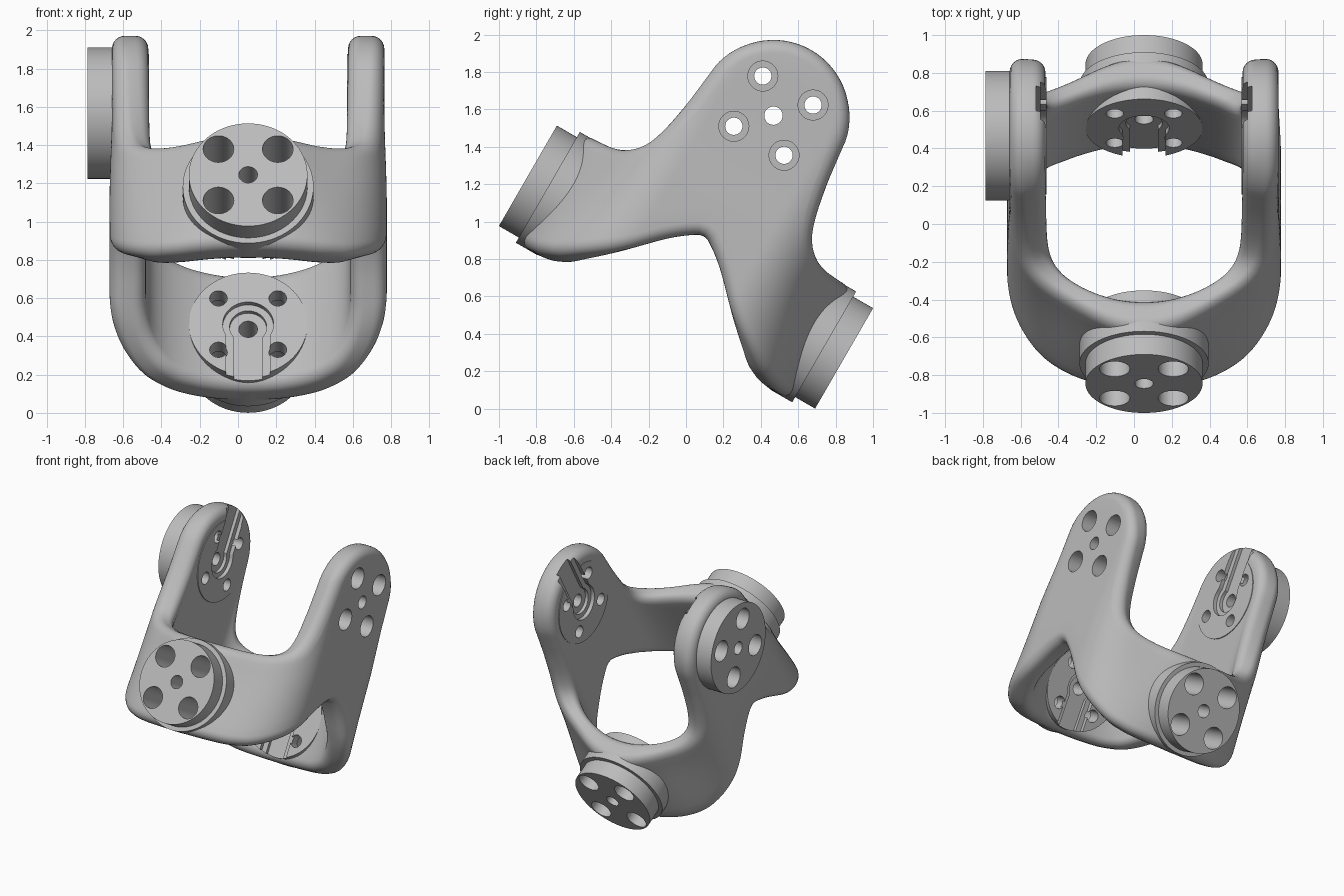
import bpy, bmesh, math
from mathutils import Matrix, Vector

cube = bpy.data.objects.get("Cube")
if cube:
    bpy.data.objects.remove(cube, do_unlink=True)

grey = bpy.data.materials.new("plain_grey")
grey.use_nodes = True
grey.diffuse_color = (0.5, 0.5, 0.5, 1)
grey.node_tree.nodes["Principled BSDF"].inputs["Base Color"].default_value = (0.5, 0.5, 0.5, 1)

# Tilted frame: local x = width, y = along the two arms, z = towards the heads
C, S = math.cos(math.radians(30)), 0.5
TILT = Matrix(((1, 0, 0, 0.053), (0, C, S, 0), (0, -S, C, 0.757), (0, 0, 0, 1)))
parts = []


def add_object(name, bm):
    bmesh.ops.recalc_face_normals(bm, faces=bm.faces)
    mesh = bpy.data.meshes.new(name)
    bm.to_mesh(mesh)
    bm.free()
    mesh.transform(TILT)
    mesh.materials.append(grey)
    ob = bpy.data.objects.new(name, mesh)
    bpy.context.scene.collection.objects.link(ob)
    return ob


def loft(bm, frame, rings):
    # Closed solid through a stack of matching rings
    rows = [[bm.verts.new(frame @ Vector(p)) for p in ring] for ring in rings]
    for a, b in zip(rows, rows[1:]):
        for j in range(len(a)):
            k = (j + 1) % len(a)
            bm.faces.new((a[j], a[k], b[k], b[j]))
    bm.faces.new(rows[0][::-1])
    bm.faces.new(rows[-1])


def turned(bm, frame, profile, at=(0, 0), sides=48):
    angles = [2 * math.pi * i / sides for i in range(sides)]
    loft(bm, frame, [[(at[0] + r * math.cos(a), at[1] + r * math.sin(a), z) for a in angles]
                     for r, z in profile])


def disc(name, frame, radius, start, end):
    bm = bmesh.new()
    turned(bm, frame, [(radius, start), (radius, end)], sides=72)
    parts.append(add_object(name, bm))


# Ring centre line: straight sides with rounded ends, one quarter tabulated by length
WIDE, STRAIGHT, BEND, POWER = 0.63, 0.30, 0.445, 2.25
HALF, FILLET = 0.095, 0.068
quarter = [(0.0, WIDE, 0.0, 1.0, 0.0)]          # length, x, y, normal x, normal y
for i in range(301):
    t = math.pi / 2 * i / 300
    px, py = max(math.cos(t), 0) ** (2 / POWER), math.sin(t) ** (2 / POWER)
    normal = Vector((px ** (POWER - 1) / WIDE, py ** (POWER - 1) / BEND)).normalized()
    x, y = px * WIDE, STRAIGHT + py * BEND
    last = quarter[-1]
    quarter.append((last[0] + math.hypot(x - last[1], y - last[2]), x, y, *normal))
Q = quarter[-1][0]


def ramp(value, low, high):
    t = min(max((value - low) / (high - low), 0), 1)
    return t * t * (3 - 2 * t)


def on_ring(s, n, v):
    s %= 4 * Q
    sx = 1 if s < Q or s > 3 * Q else -1
    sy = 1 if s < 2 * Q else -1
    f = min(s % (2 * Q), 2 * Q - s % (2 * Q))
    i = 1
    while i < len(quarter) - 1 and quarter[i][0] < f:
        i += 1
    a, b = quarter[i - 1], quarter[i]
    k = (f - a[0]) / max(b[0] - a[0], 1e-9)
    x, y, nx, ny = (a[j] + (b[j] - a[j]) * k for j in range(1, 5))
    # Corners grow rounder towards the upper edge, and the heads lean slightly inwards
    corner = math.sin(math.pi * max(f - STRAIGHT, 0) / (Q - STRAIGHT)) ** 2
    upper = ramp(v, -0.4, 0.4)
    n -= corner * (0.01 + upper * (0.045 + 0.03 * n / HALF))
    x -= 0.013 * ramp(v, 0.2, 0.8)
    return Vector((sx * (x + n * nx), sy * (y + n * ny), v))


def smooth_resample(points, count):
    # Smooth curve through the points, spaced evenly by length
    pts = [Vector(p) for p in points]
    pts = [Vector((-pts[1].x, pts[1].y))] + pts + [Vector((2 * Q - pts[-2].x, pts[-2].y))]
    dense = []
    for p0, p1, p2, p3 in zip(pts, pts[1:], pts[2:], pts[3:]):
        for j in range(20):
            t = j / 20
            dense.append(0.5 * (2 * p1 + (p2 - p0) * t + (2 * p0 - 5 * p1 + 4 * p2 - p3) * t ** 2
                                + (3 * p1 - p0 - 3 * p2 + p3) * t ** 3))
    dense.append(pts[-2])
    run = [0.0]
    for a, b in zip(dense, dense[1:]):
        run.append(run[-1] + (b - a).length)
    out, i = [], 0
    for k in range(count + 1):
        goal = run[-1] * k / count
        while i < len(run) - 2 and run[i + 1] < goal:
            i += 1
        out.append(dense[i].lerp(dense[i + 1], (goal - run[i]) / max(run[i + 1] - run[i], 1e-9)))
    return out


def closed_edge(points, side):
    # Mirror a quarter round the whole ring, with normals pointing into the material
    q = smooth_resample(points, 48)
    half = q[:-1] + [Vector((2 * Q - p.x, p.y)) for p in reversed(q[1:])]
    loop = half + [Vector((p.x + 2 * Q, p.y)) for p in half]
    wrap = Vector((4 * Q, 0))
    normals = []
    for a, b in zip([loop[-1] - wrap] + loop[:-1], loop[1:] + [loop[0] + wrap]):
        d = (b - a).normalized()
        normals.append(Vector((-d.y, d.x)) * side)
    return loop, normals


# Body edges: round heads above, an arch below, dropping to the two arms
HEAD = 0.935
head = [(0.405 * math.sin(a), HEAD + 0.405 * math.cos(a))
        for a in (math.radians(d) for d in range(0, 91, 15))]
top, top_in = closed_edge(head + [(0.428, 0.75), (0.468, 0.565), (0.525, 0.452), (0.63, 0.388),
                                  (0.78, 0.358), (0.95, 0.348), (Q, 0.345)], -1)
low, low_in = closed_edge([(0, 0.19), (0.05, 0.17), (0.165, 0.08), (0.38, -0.13), (0.59, -0.27),
                           (0.74, -0.318), (0.9, -0.335), (Q, -0.34)], 1)

# Bracket body: rounded strip swept round the ring
ROWS, STEPS = 10, 6
bm = bmesh.new()
sections = []
for t, tn, b, bn in zip(top, top_in, low, low_in):
    t_in, b_in = t + tn * FILLET, b + bn * FILLET
    sect = []
    for sign, start, end, edge, inward in ((1, b_in, t_in, t, tn), (-1, t_in, b_in, b, bn)):
        for r in range(ROWS):
            p = start.lerp(end, r / ROWS)
            sect.append(on_ring(p.x, sign * HALF, p.y))
        for half in (0, 1):
            for j in range(STEPS + 1):
                a = math.pi / 2 * (half + j / STEPS)
                p = edge + inward * FILLET * (1 - math.sin(a))
                flat = (HALF - FILLET) * (1 - 2 * half)
                sect.append(on_ring(p.x, sign * (flat + FILLET * math.cos(a)), p.y))
        sect.pop()
    sections.append([bm.verts.new(p) for p in sect])
for row, nxt in zip(sections, sections[1:] + sections[:1]):
    for j in range(len(row)):
        k = (j + 1) % len(row)
        bm.faces.new((row[j], nxt[j], nxt[k], row[k]))
parts.append(add_object("bracket_body", bm))

# Cutters shared by all four joints: stepped holes, then two depths of keyhole slot
holes, wide_slots, deep_slots = bmesh.new(), bmesh.new(), bmesh.new()


def keyhole(bm, frame, radius, half, start, end):
    a = math.asin(half / radius)
    arc = [math.pi / 2 + a + (2 * math.pi - 2 * a) * i / 32 for i in range(33)]
    outline = [(radius * math.cos(t), radius * math.sin(t)) for t in arc]
    outline += [(half, 0.5), (-half, 0.5)]
    loft(bm, frame, [[(x, y, z) for x, y in outline] for z in (start, end)])


def joint(out, slot, centre, inner, outer, bore):
    # Frame with its z axis pointing out of the ring and its y axis along the key slot
    out, slot = Vector(out), Vector(slot)
    frame = Matrix((slot.cross(out), slot, out)).transposed().to_4x4()
    frame.translation = centre
    start, step, end = inner - 0.1, inner + bore, outer + 0.1
    bolt = [(0.046, start), (0.046, step), (0.08, step), (0.08, end)]
    for x in (-0.155, 0.155):
        for y in (-0.155, 0.155):
            turned(holes, frame, bolt, (x, y))
    turned(holes, frame, [(0.049, start), (0.049, end)])
    keyhole(wide_slots, frame, 0.133, 0.115, start, inner + 0.03)
    keyhole(deep_slots, frame, 0.097, 0.075, start, inner + 0.055)
    return frame


# Arm joints: inner pad, low collar and outer disc
for name, d in (("front", -1), ("rear", 1)):
    f = joint((0, d, 0), (0, 0, -1), (0, 0, 0), 0.585, 0.976, 0.1)
    disc(name + "_pad", f, 0.31, 0.585, 0.74)
    disc(name + "_collar", f, 0.342, 0.72, 0.853)
    disc(name + "_disc", f, 0.31, 0.8, 0.976)

# Head joints: inner pads on both, an outer disc on one
for name, d, outer in (("left", 1, 0.712), ("right", -1, 0.84)):
    f = joint((d, 0, 0), (0, 0, 1), (0, 0, HEAD), 0.517, outer, 0.08)
    disc(name + "_head_pad", f, 0.31, 0.517, 0.61)
    if d < 0:
        disc("right_head_disc", f, 0.343, 0.66, outer)

# Cut each part in turn, then shade it
cutters = [add_object(name, bm) for name, bm in (
    ("hole_cutter", holes), ("wide_slot_cutter", wide_slots), ("deep_slot_cutter", deep_slots))]
for cutter in cutters:
    cutter.hide_render = True
for ob in parts:
    for cutter in cutters:
        mod = ob.modifiers.new(cutter.name, 'BOOLEAN')
        mod.operation = 'DIFFERENCE'
        mod.solver = 'MANIFOLD'
        mod.object = cutter
    graph = bpy.context.evaluated_depsgraph_get()
    mesh = bpy.data.meshes.new_from_object(ob.evaluated_get(graph))
    ob.modifiers.clear()
    ob.data = mesh
    mesh.shade_smooth()
    mesh.set_sharp_from_angle(angle=math.radians(30))
for cutter in cutters:
    bpy.data.objects.remove(cutter, do_unlink=True)
